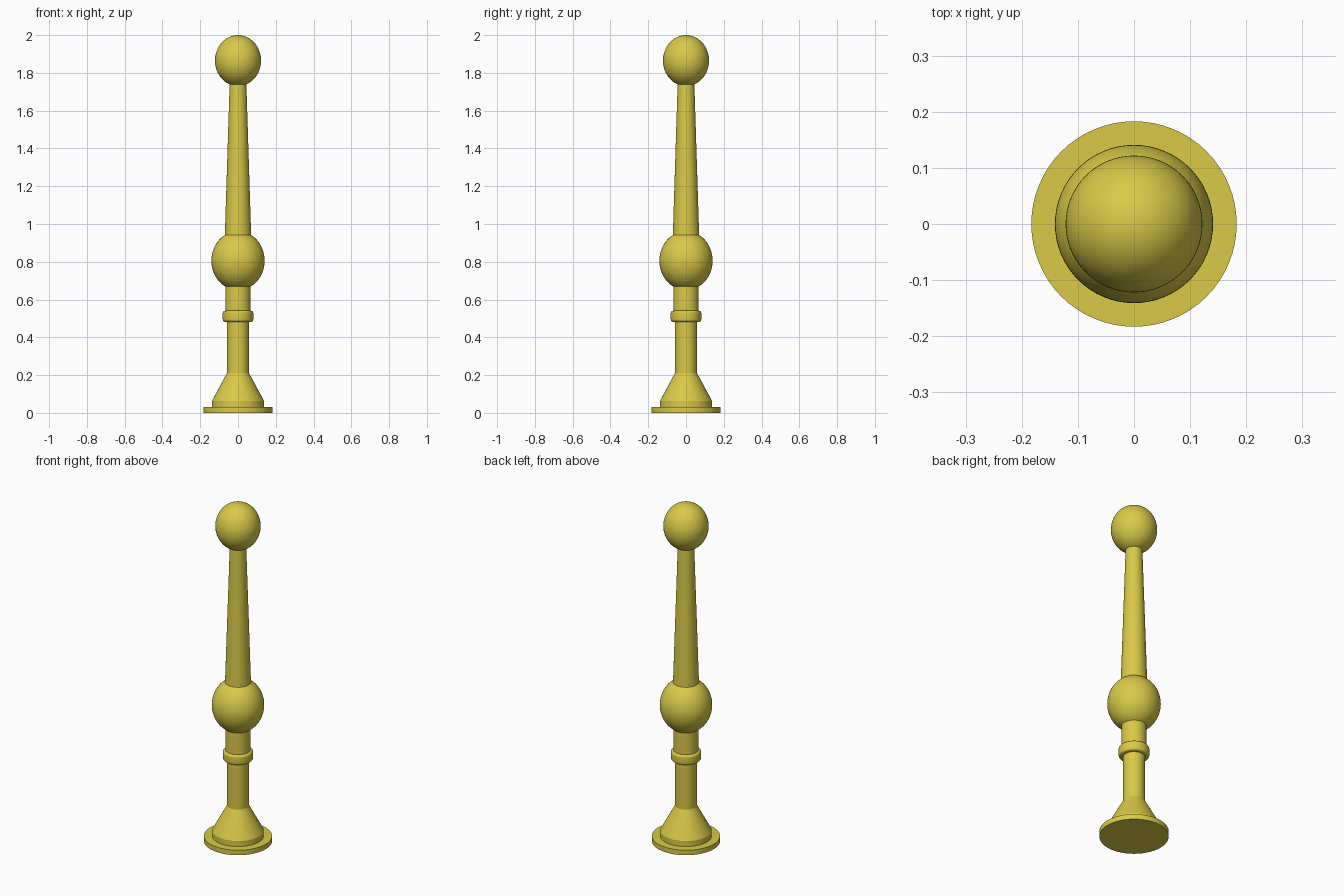
import bpy, bmesh, math

if "Cube" in bpy.data.objects:
    bpy.data.objects.remove(bpy.data.objects["Cube"])

mat = bpy.data.materials.new("brass yellow")
mat.diffuse_color = (0.70, 0.59, 0.065, 1)
mat.use_nodes = True
mat.node_tree.nodes["Principled BSDF"].inputs["Base Color"].default_value = mat.diffuse_color
SEG = 64


def lathe(name, profile):
    """Closed solid turned around z from (radius, height) points, bottom to top."""
    bm = bmesh.new()
    rings = []
    for r, z in profile:
        if r < 1e-5:
            rings.append([bm.verts.new((0, 0, z))] * SEG)
        else:
            rings.append([bm.verts.new((r * math.cos(2 * math.pi * i / SEG),
                                        r * math.sin(2 * math.pi * i / SEG), z))
                          for i in range(SEG)])
    for a, b in zip(rings, rings[1:]):
        for i in range(SEG):
            j = (i + 1) % SEG
            bm.faces.new(list(dict.fromkeys((a[i], a[j], b[j], b[i]))))
    # flat ends where the profile does not close on the axis
    if profile[0][0] > 1e-5:
        bm.faces.new(rings[0][::-1])
    if profile[-1][0] > 1e-5:
        bm.faces.new(rings[-1])
    bmesh.ops.recalc_face_normals(bm, faces=bm.faces)
    me = bpy.data.meshes.new(name)
    bm.to_mesh(me)
    bm.free()
    me.materials.append(mat)
    ob = bpy.data.objects.new(name, me)
    bpy.context.collection.objects.link(ob)
    bpy.ops.object.select_all(action='DESELECT')
    ob.select_set(True)
    bpy.context.view_layer.objects.active = ob
    bpy.ops.object.shade_smooth_by_angle(angle=math.radians(25))
    return ob


def ball(name, radius, half_height, z, n=32):
    """Slightly tall ball."""
    pts = [(radius * math.sin(math.pi * k / n), z - half_height * math.cos(math.pi * k / n))
           for k in range(n + 1)]
    return lathe(name, pts)


# foot
lathe("base_plate", [(0.183, 0), (0.183, 0.03)])
lathe("flared_foot", [(0.138, 0.03), (0.138, 0.063), (0.058, 0.212)])

# lower column, with rounded collar
lathe("lower_column", [(0.058, 0.212), (0.058, 0.482)])
bev = 0.013
collar = [(0.081 - bev + bev * math.sin(t), 0.482 + bev - bev * math.cos(t))
          for t in [math.pi / 2 * k / 5 for k in range(6)]]
collar += [(r, 0.482 + 0.541 - z) for r, z in reversed(collar)]
lathe("collar_ring", collar)
lathe("neck", [(0.067, 0.541), (0.067, 0.68)])

# middle ball, tapered shaft and top ball
ball("middle_ball", 0.141, 0.156, 0.806)
lathe("tapered_shaft", [(0.070, 0.93), (0.044, 1.75)])
ball("top_ball", 0.122, 0.135, 1.865)
